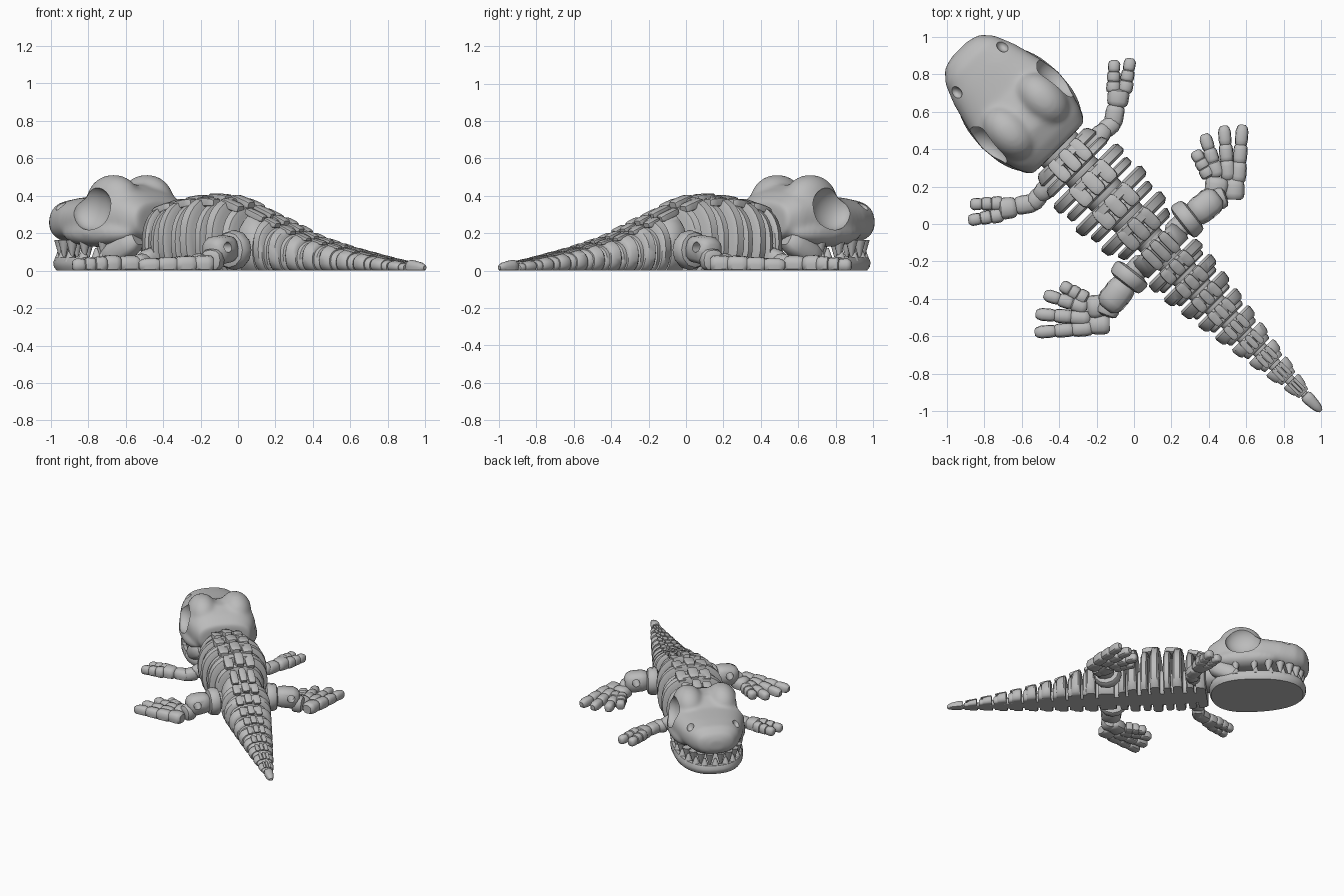
import bpy, bmesh
from math import pi, cos, sin, copysign
from mathutils import Vector, Matrix

if "Cube" in bpy.data.objects:
    bpy.data.objects.remove(bpy.data.objects["Cube"])

bone_grey = bpy.data.materials.new("bone_grey")
bone_grey.use_nodes = True
COLOUR = (0.5, 0.5, 0.5, 1)
bone_grey.diffuse_color = COLOUR
bone_grey.node_tree.nodes["Principled BSDF"].inputs["Base Color"].default_value = COLOUR
parts = []


def make(name, bm):
    bmesh.ops.recalc_face_normals(bm, faces=bm.faces)
    me = bpy.data.meshes.new(name)
    bm.to_mesh(me)
    bm.free()
    me.materials.append(bone_grey)
    ob = bpy.data.objects.new(name, me)
    bpy.context.collection.objects.link(ob)
    parts.append(ob)
    return ob


def carve(ob, bm):
    """Subtract the shapes in bm from ob and bake all its modifiers."""
    cutter = make("cutter", bm)
    cutter.hide_render = True
    cut = ob.modifiers.new("cut", 'BOOLEAN')
    cut.operation, cut.object = 'DIFFERENCE', cutter
    baked = bpy.data.meshes.new_from_object(ob.evaluated_get(bpy.context.evaluated_depsgraph_get()))
    ob.modifiers.clear()
    ob.data = baked
    parts.remove(cutter)
    bpy.data.objects.remove(cutter)


def loft(bm, rings):
    """Bridge closed rings and cap both ends."""
    rows = [[bm.verts.new(p) for p in r] for r in rings]
    n = len(rows[0])
    for a, b in zip(rows, rows[1:]):
        for i in range(n):
            j = (i + 1) % n
            bm.faces.new((a[i], a[j], b[j], b[i]))
    bm.faces.new(rows[0])
    bm.faces.new(rows[-1])


def oval(n, a, b, power=1.0):
    """Superellipse points; a power under 1 makes it boxier."""
    pts = []
    for i in range(n):
        t = 2 * pi * i / n
        pts.append((a * copysign(abs(cos(t)) ** power, cos(t)),
                    b * copysign(abs(sin(t)) ** power, sin(t))))
    return pts


def lerp(x, table):
    for (x0, y0), (x1, y1) in zip(table, table[1:]):
        if x <= x1:
            return y0 + (y1 - y0) * max(0, (x - x0) / (x1 - x0))
    return table[-1][1]


def ball(bm, centre, radii):
    m = Matrix.Translation(centre) @ Matrix.Diagonal((*radii, 1))
    bmesh.ops.create_uvsphere(bm, u_segments=24, v_segments=16, radius=1, matrix=m)


def bone(bm, a, b, ra, rb, tip=0.65, flat=1.0, power=0.75):
    """Rounded bar from a to b, kept above the ground."""
    a, b = Vector(a), Vector(b)
    d = (b - a).normalized()
    side = d.cross(Vector((0, 0, 1))).normalized()
    up = side.cross(d)
    rings = []
    for t, f in ((0, 0.65), (0.12, 0.92), (0.3, 1), (0.7, 1), (0.9, (1 + tip) / 2), (1, tip * 0.8)):
        r = (ra + (rb - ra) * t) * f
        ring = [a.lerp(b, t) + side * p + up * q for p, q in oval(12, r, r * flat, power)]
        for p in ring:
            p.z = max(p.z, 0)
        rings.append(ring)
    loft(bm, rings)


def at(x, y, z, s):
    """Ground-plan point to body frame (x along the spine), mirrored by s."""
    return ((x - y) * 0.7071, s * (x + y) * 0.7071, z)


# Skull: lofted sections merged with brow ridges and cheeks
SKULL = ((-1.32, .06, .21, .29), (-1.3, .13, .175, .335), (-1.24, .185, .15, .375),
         (-1.13, .23, .14, .39), (-.98, .27, .135, .405), (-.86, .285, .13, .455),
         (-.74, .265, .13, .46), (-.64, .235, .14, .42), (-.57, .195, .17, .37))
bm = bmesh.new()
loft(bm, [[(u, p, (lo + hi) / 2 + q) for p, q in oval(32, w, (hi - lo) / 2, 0.8)]
          for u, w, lo, hi in SKULL])
for s in (-1, 1):
    ball(bm, (-.815, s * .125, .375), (.165, .12, .138))
    ball(bm, (-.86, s * .19, .2), (.26, .1, .075))
skull = make("skull", bm)
remesh = skull.modifiers.new("remesh", 'REMESH')
remesh.mode, remesh.voxel_size = 'VOXEL', 0.012
blend = skull.modifiers.new("blend", 'SMOOTH')
blend.factor, blend.iterations = 0.5, 22

# Eye sockets and nostrils are cut from the skull
bm = bmesh.new()
for s in (-1, 1):
    ball(bm, (-.845, s * .265, .335), (.135, .09, .12))
    ball(bm, (-1.17, s * .177, .365), (.038, .03, .05))
carve(skull, bm)


# Lower jaw: flat-bottomed scoop with a raised rim, tapering to the front
def jaw_ring(scale, z):
    return [(-.87 + (.43 if p < 0 else .3) * p * scale, q * scale, z)
            for p, q in oval(40, 1, .262, 0.85)]


bm = bmesh.new()
loft(bm, [jaw_ring(f, z) for f, z in ((.95, 0), (.99, .02), (1, .045), (.97, .07), (.88, .07), (.82, .035))])
for s in (-1, 1):
    bone(bm, (-.8, s * .2, .06), (-.6, s * .16, .17), .06, .07)
make("lower_jaw", bm)

# Teeth follow the jaw outline
bm = bmesh.new()
for row, (count, z, h) in enumerate(((14, .118, -.09), (13, .085, .07))):
    for i in range(count):
        t = (i / (count - 1) - .5) * 1.1 * pi
        c, d = cos(t), sin(t)
        u = -.87 - .39 * copysign(abs(c) ** .85, c)
        v = .23 * copysign(abs(d) ** .85, d)
        m = Matrix.Translation((u, v, z)) @ Matrix.Rotation(pi if h < 0 else 0, 4, 'X')
        bmesh.ops.create_cone(bm, cap_ends=True, segments=10, radius1=.034, radius2=.008,
                              depth=abs(h), matrix=m)
make("teeth", bm)

# Spine and ribs: heights and half widths along the body
HEIGHT = ((-.58, .34), (-.45, .38), (-.2, .415), (0, .405), (.28, .305), (.57, .195), (.85, .13), (1.13, .078), (1.41, .03))
WIDTH = ((-.56, .18), (-.42, .24), (-.2, .25), (.02, .22), (.15, .17), (.36, .185), (.7, .135), (1, .09), (1.3, .04), (1.41, .02))


def plate(bm, u, thick, scale):
    """Dome-shaped slice with softened edges and a flat base."""
    rings = []
    for du, f in ((-.5, .92), (-.3, 1), (.3, 1), (.5, .92)):
        x = u + du * thick
        w = lerp(x, WIDTH) * scale * f
        h = (lerp(x, HEIGHT) - .012) * (.25 + .75 * scale) * f
        rings.append([(x, p, max(0, h * .42 + q)) for p, q in oval(32, w, h * .58, .85)])
    loft(bm, rings)


def ridge(bm, u, length):
    """Three raised blocks over the back of one segment."""
    w, h = lerp(u, WIDTH), lerp(u, HEIGHT)
    slope = (lerp(u + .05, HEIGHT) - lerp(u - .05, HEIGHT)) / .1
    for side in (-1, 0, 1):
        half, lift = w * .16, h * (1 if side == 0 else .95)
        a = Vector((u - length / 2, side * w * .37, lift - h * .06 - slope * length / 2))
        b = Vector((u + length / 2, side * w * .37, lift - h * .06 + slope * length / 2))
        bone(bm, a, b, half, half, .85, min(1, h * .06 / half), .4)


for i in range(4):
    u = -.515 + i * .172
    bm = bmesh.new()
    plate(bm, u, .07, 1)
    plate(bm, u + .08, .055, .92)
    plate(bm, u + .09, .14, .45)
    ridge(bm, u + .035, .13)
    make(f"rib_segment_{i + 1}", bm)

bm = bmesh.new()
plate(bm, .2, .12, .92)
plate(bm, .2, .26, .45)
ridge(bm, .2, .13)
make("pelvis", bm)

bm = bmesh.new()
bone(bm, (-.68, 0, .2), (-.45, 0, .2), .13, .13)
make("neck_joint", bm)

for i in range(9):
    u = .315 + i * .113
    bm = bmesh.new()
    plate(bm, u, .068, 1)
    plate(bm, u + .04, .045, .84)
    plate(bm, u + .07, .1, .45)
    ridge(bm, u + .01, .085)
    make(f"tail_segment_{i + 1}", bm)
bm = bmesh.new()
bone(bm, (1.29, 0, .025), (1.412, 0, .015), .038, .022, .6)
make("tail_tip", bm)

# Limbs, mirrored across the spine
TOES = ((.405, .25, .325, .39), (.45, .25, .375, .48), (.505, .235, .48, .525), (.555, .22, .58, .53))
FINGERS = ((-.11, .7, -.105, .875), (-.05, .7, -.018, .885))


def digit(bm, x0, y0, x1, y1, r, s):
    a, b = Vector(at(x0, y0, .035, s)), Vector(at(x1, y1, .027, s))
    for t0, t1, k, tip in ((0, .36, 1.15, .85), (.32, .66, 1.05, .85), (.62, 1, .95, .6)):
        bone(bm, a.lerp(b, t0), a.lerp(b, t1), r * k, r * k, tip, 1.1)


for s, side in ((1, "left"), (-1, "right")):
    bm = bmesh.new()
    bone(bm, at(.19, -.06, .12, s), at(.31, .04, .11, s), .06, .06)
    bone(bm, at(.25, 0, .11, s), at(.32, .055, .11, s), .11, .1, .85, 1, 1)
    make(f"{side}_hip", bm)
    # Thigh with a round pin hole through it
    bm = bmesh.new()
    bone(bm, at(.31, .04, .12, s), at(.45, .15, .1, s), .075, .08)
    thigh = make(f"{side}_thigh", bm)
    bm = bmesh.new()
    m = Matrix.Translation(at(.395, .105, .125, s)) @ Matrix.Rotation(pi / 2, 4, 'Y')
    bmesh.ops.create_cone(bm, cap_ends=True, segments=16, radius1=.028, radius2=.028, depth=.3, matrix=m)
    carve(thigh, bm)
    bm = bmesh.new()
    bone(bm, at(.41, .12, .06, s), at(.49, .15, .055, s), .06, .06, .8)
    bone(bm, at(.43, .13, .04, s), at(.45, .25, .04, s), .055, .07, .65, .8)
    bone(bm, at(.535, .13, .035, s), at(.54, .24, .035, s), .055, .05, .85, .9)
    make(f"{side}_shin", bm)
    bm = bmesh.new()
    for toe in TOES:
        digit(bm, *toe, .036, s)
    make(f"{side}_foot", bm)
    bm = bmesh.new()
    bone(bm, at(-.25, .4, .09, s), at(-.14, .52, .05, s), .055, .05)
    bone(bm, at(-.17, .49, .045, s), at(-.09, .555, .035, s), .05, .048)
    bone(bm, at(-.115, .52, .035, s), at(-.095, .635, .035, s), .05, .05, .85, .9)
    bone(bm, at(-.09, .625, .035, s), at(-.08, .72, .035, s), .055, .06, .85, .85)
    make(f"{side}_arm", bm)
    bm = bmesh.new()
    for finger in FINGERS:
        digit(bm, *finger, .034, s)
    make(f"{side}_hand", bm)

# Turn the whole body to its diagonal pose and smooth it
turn = Matrix.Rotation(-pi / 4, 4, 'Z')
bpy.ops.object.select_all(action='DESELECT')
for ob in parts:
    ob.data.transform(turn)
    ob.select_set(True)
bpy.context.view_layer.objects.active = skull
bpy.ops.object.shade_smooth_by_angle(angle=0.7)
